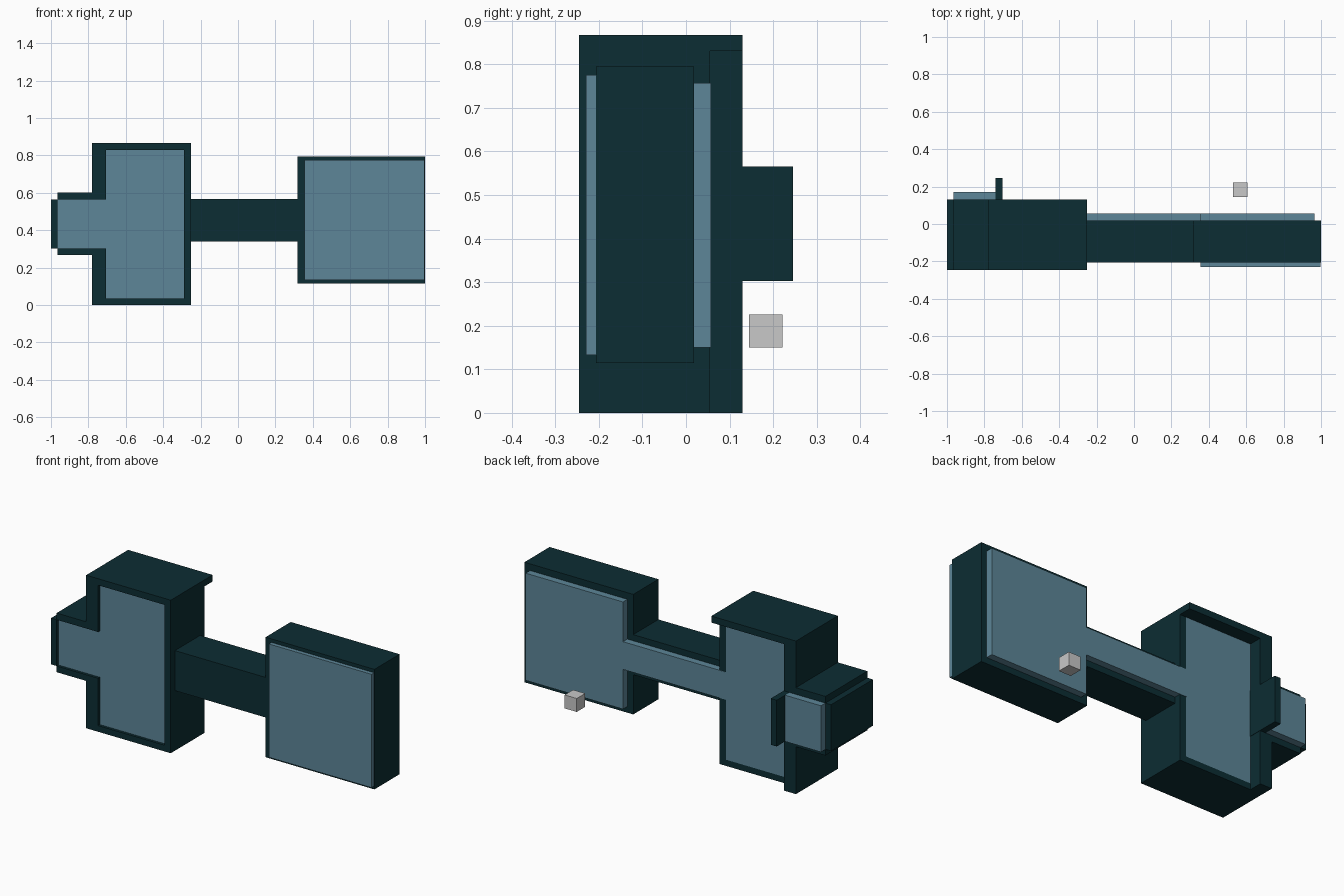
import bpy
import bmesh

if "Cube" in bpy.data.objects:
    bpy.data.objects.remove(bpy.data.objects["Cube"])


def material(name, rgb):
    m = bpy.data.materials.new(name)
    m.diffuse_color = (*rgb, 1.0)
    m.use_nodes = True
    m.node_tree.nodes["Principled BSDF"].inputs["Base Color"].default_value = m.diffuse_color
    return m


DARK = material("dark teal", (0.0037, 0.0262, 0.0331))
BLUE = material("slate blue", (0.109, 0.238, 0.314))
GREY = material("light grey", (0.58, 0.58, 0.58))


def box(name, x, y, z, mat):
    """Box from (min, max) ranges along each axis."""
    bm = bmesh.new()
    bmesh.ops.create_cube(bm, size=1.0)
    for v in bm.verts:
        v.co = [r[0] if c < 0 else r[1] for c, r in zip(v.co, (x, y, z))]
    mesh = bpy.data.meshes.new(name)
    bm.to_mesh(mesh)
    bm.free()
    mesh.materials.append(mat)
    obj = bpy.data.objects.new(name, mesh)
    bpy.context.collection.objects.link(obj)
    return obj


FRONT, BACK, REAR_LIP = -0.245, 0.055, 0.13
ARM_Z = (0.303, 0.565)

# Tall body: blue core inside dark plates
box("body_core", (-0.705, -0.29), (-0.23, BACK), (0.035, 0.83), BLUE)
box("body_top_plate", (-0.78, -0.25), (FRONT, REAR_LIP), (0.83, 0.867), DARK)
box("body_bottom_plate", (-0.705, -0.25), (FRONT, BACK), (0.0, 0.035), DARK)
box("body_right_plate", (-0.29, -0.25), (FRONT, BACK), (0.035, 0.83), DARK)

# Left wall of the body, split around the arm core
for name, z in (("upper", (ARM_Z[1], 0.83)), ("lower", (0.0, ARM_Z[0]))):
    box("body_left_wall_" + name, (-0.78, -0.705), (FRONT, REAR_LIP), z, DARK)

# Left arm: blue core with dark plates above, below and at the end
box("arm_core", (-0.965, -0.705), (-0.23, 0.0), ARM_Z, BLUE)
box("arm_core_rear", (-0.965, -0.74), (0.0, 0.17), ARM_Z, BLUE)
box("arm_top_plate", (-0.965, -0.78), (FRONT, REAR_LIP), (0.565, 0.603), DARK)
box("arm_bottom_plate", (-0.965, -0.78), (FRONT, REAR_LIP), (0.268, 0.303), DARK)
box("arm_end_plate", (-1.0, -0.965), (FRONT, REAR_LIP), ARM_Z, DARK)
box("rear_fin", (-0.74, -0.703), (0.0, 0.245), ARM_Z, DARK)

# Bridge between the two blocks, with its rear strip
box("bridge", (-0.25, 0.32), (-0.207, 0.018), (0.34, 0.567), DARK)
box("bridge_rear_strip", (-0.29, 0.355), (0.018, 0.057), (0.375, 0.532), BLUE)

# Right block with front and rear panels
box("right_block", (0.318, 1.0), (-0.207, 0.018), (0.115, 0.795), DARK)
box("right_front_panel", (0.355, 0.997), (-0.23, -0.207), (0.133, 0.775), BLUE)
box("right_rear_panel", (0.355, 0.965), (0.018, 0.057), (0.15, 0.757), BLUE)

# Small floating cube behind the right block
box("small_cube", (0.53, 0.606), (0.145, 0.221), (0.15, 0.226), GREY)
